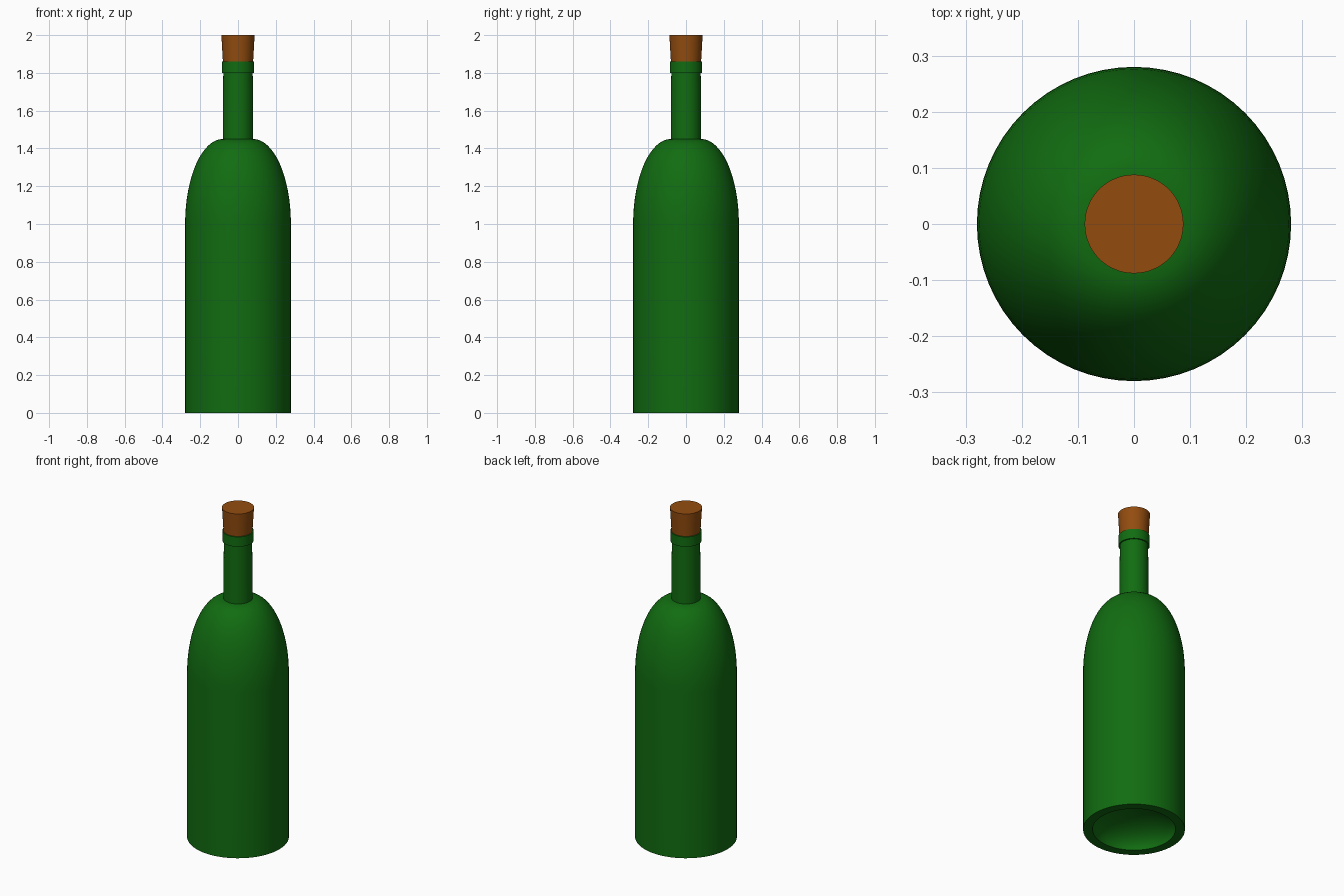
import bpy, bmesh, math

if "Cube" in bpy.data.objects:
    bpy.data.objects.remove(bpy.data.objects["Cube"])

SIDES = 64


def material(name, rgb):
    m = bpy.data.materials.new(name)
    m.diffuse_color = (*rgb, 1)
    m.use_nodes = True
    m.node_tree.nodes["Principled BSDF"].inputs["Base Color"].default_value = m.diffuse_color
    return m


def lathe(name, profile, mat):
    """Revolve (radius, z) points around z; radius 0 ends close the shape."""
    bm = bmesh.new()
    verts = [bm.verts.new((r, 0, z)) for r, z in profile]
    edges = [bm.edges.new(pair) for pair in zip(verts, verts[1:])]
    bmesh.ops.spin(bm, geom=verts + edges, cent=(0, 0, 0), axis=(0, 0, 1),
                   angle=math.tau, steps=SIDES, use_duplicate=False)
    bmesh.ops.remove_doubles(bm, verts=bm.verts, dist=1e-5)
    bmesh.ops.recalc_face_normals(bm, faces=bm.faces)
    mesh = bpy.data.meshes.new(name)
    bm.to_mesh(mesh)
    bm.free()
    mesh.materials.append(mat)
    obj = bpy.data.objects.new(name, mesh)
    bpy.context.collection.objects.link(obj)
    bpy.ops.object.select_all(action='DESELECT')
    obj.select_set(True)
    bpy.context.view_layer.objects.active = obj
    bpy.ops.object.shade_smooth_by_angle(angle=math.radians(35))
    return obj


glass = material("green glass", (0.0056, 0.15, 0.0056))
cork_brown = material("cork brown", (0.29, 0.073, 0.0048))

# Bottle: domed hollow base, straight body, elliptical shoulder, neck and lip
quarter = [i / 16 * math.pi / 2 for i in range(17)]
base = [(0.228 * math.sin(t), 0.12 * math.cos(t)) for t in quarter]
shoulder = [(0.08 + 0.20 * math.cos(t), 1.0 + 0.45 * math.sin(t)) for t in quarter]
neck = [(0.078, 1.80), (0.086, 1.80), (0.086, 1.86), (0, 1.86)]
lathe("bottle", base + [(0.28, 0)] + shoulder + neck, glass)

# Cork: slightly wider at the top, seated in the lip
lathe("cork", [(0, 1.82), (0.077, 1.82), (0.08, 1.86), (0.088, 2.0), (0, 2.0)],
      cork_brown)
